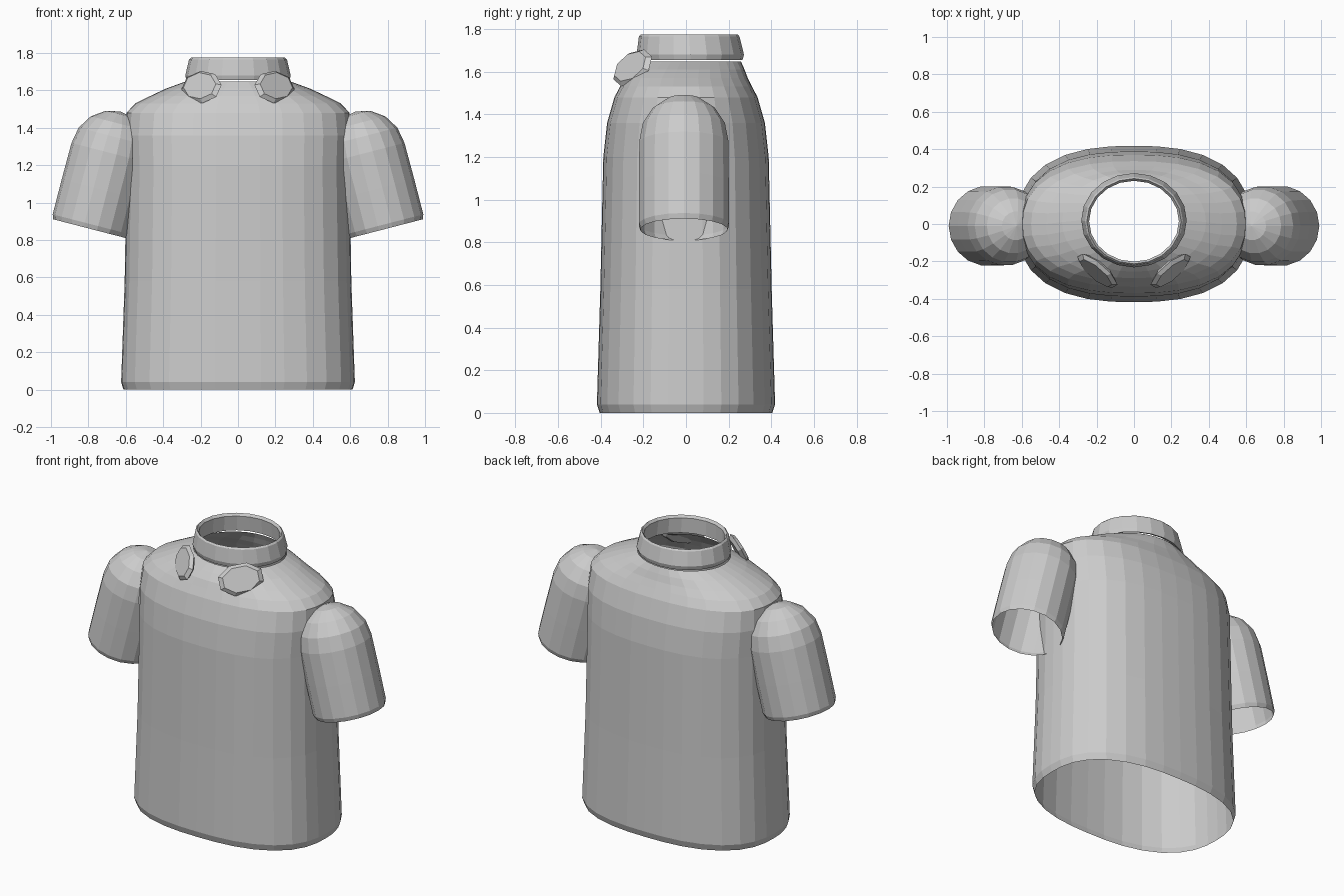
import bpy, bmesh
from math import cos, sin, pi
from mathutils import Vector, Matrix

cube = bpy.data.objects.get("Cube")
if cube:
    bpy.data.objects.remove(cube)

# single fabric colour
fabric = bpy.data.materials.new("light grey fabric")
fabric.use_nodes = True
GREY = (0.6, 0.6, 0.6, 1)
fabric.diffuse_color = GREY
fabric.node_tree.nodes["Principled BSDF"].inputs["Base Color"].default_value = GREY


def finish(bm, name):
    bmesh.ops.recalc_face_normals(bm, faces=bm.faces)
    mesh = bpy.data.meshes.new(name)
    bm.to_mesh(mesh)
    bm.free()
    mesh.materials.append(fabric)
    obj = bpy.data.objects.new(name, mesh)
    bpy.context.collection.objects.link(obj)
    return obj


def superpoint(angle, rx, ry, power):
    c, s = cos(angle), sin(angle)
    k = (abs(c) ** power + abs(s) ** power) ** (-1 / power)
    return rx * c * k, ry * s * k


def loft(bm, rings, closed_profile=False):
    loops = [[bm.verts.new(p) for p in ring] for ring in rings]
    pairs = list(zip(loops, loops[1:]))
    if closed_profile:
        pairs.append((loops[-1], loops[0]))
    for low, high in pairs:
        n = len(low)
        for i in range(n):
            j = (i + 1) % n
            bm.faces.new((low[i], low[j], high[j], high[i]))
    return loops


def stacked_rings(profile, count):
    # each entry: height, x radius, y radius, y shift, squareness
    rings = []
    for z, rx, ry, shift, power in profile:
        ring = []
        for i in range(count):
            x, y = superpoint(2 * pi * i / count, rx, ry, power)
            ring.append((x, y + shift, z))
        rings.append(ring)
    return rings


# torso: open at the hem and at the neck
torso_profile = [
    (0.00, 0.612, 0.405, 0, 2.5),
    (0.04, 0.625, 0.418, 0, 2.5),
    (0.58, 0.606, 0.402, 0, 2.5),
    (1.20, 0.596, 0.388, 0, 2.5),
    (1.36, 0.602, 0.370, 0, 2.5),
    (1.48, 0.597, 0.336, 0, 2.4),
    (1.53, 0.550, 0.310, 0, 2.3),
    (1.57, 0.470, 0.290, 0, 2.2),
    (1.61, 0.385, 0.265, 0.01, 2.1),
    (1.648, 0.280, 0.238, 0.02, 2),
]
bm = bmesh.new()
loft(bm, stacked_rings(torso_profile, 32))
finish(bm, "torso")

# collar: a thin tapered band
collar_profile = [
    (1.655, 0.275, 0.245, 0.02, 2),
    (1.680, 0.282, 0.252, 0.02, 2),
    (1.765, 0.262, 0.236, 0.015, 2),
    (1.775, 0.252, 0.228, 0.015, 2),
    (1.760, 0.240, 0.216, 0.015, 2),
    (1.665, 0.250, 0.222, 0.02, 2),
]
bm = bmesh.new()
loft(bm, stacked_rings(collar_profile, 20), closed_profile=True)
finish(bm, "collar")


# sleeves: domed tubes, trimmed where they meet the torso
def sleeve(side, name):
    axis = Vector((-0.25, 0, 0.968))
    across = Vector((0.968, 0, 0.25))
    hem = Vector((0.79, -0.01, 0.86))
    profile = [(0, 0.205), (0.025, 0.214), (0.22, 0.214), (0.42, 0.212)]
    profile += [(0.42 + 0.228 * sin(a), 0.212 * cos(a)) for a in (0.4, 0.8, 1.2)]
    count = 18
    rings = []
    for t, r in profile:
        rings.append([hem + axis * t + across * (r * cos(2 * pi * i / count))
                      + Vector((0, r * sin(2 * pi * i / count), 0)) for i in range(count)])
    bm = bmesh.new()
    loops = loft(bm, rings)
    tip = bm.verts.new(hem + axis * 0.648)
    for i in range(count):
        bm.faces.new((loops[-1][i], loops[-1][(i + 1) % count], tip))
    bmesh.ops.bisect_plane(bm, geom=bm.verts[:] + bm.edges[:] + bm.faces[:],
                           plane_co=(0.565, 0, 0), plane_no=(1, 0, 0), clear_inner=True)
    bmesh.ops.scale(bm, vec=(side, 1, 1), verts=bm.verts)
    finish(bm, name)


# collar tabs: small bevelled octagonal plates leaning on the front
def collar_tab(side, name):
    normal = Vector((0.55, -0.72, 0.42)).normalized()
    u = Vector((-0.78, -0.58, -0.2))
    u = (u - normal * u.dot(normal)).normalized()
    v = normal.cross(u)
    frame = Matrix((u, v, normal)).transposed()
    centre = Vector((0.195, -0.25, 1.618))
    bm = bmesh.new()
    loops = loft(bm, [[centre + frame @ Vector((0.13 * s * cos(a), 0.09 * s * sin(a), h))
                       for a in [pi / 8 + pi * i / 4 for i in range(8)]]
                      for h, s in ((-0.02, 0.8), (0, 1.05), (0.018, 0.85))])
    bm.faces.new(loops[0])
    bm.faces.new(loops[-1])
    bmesh.ops.scale(bm, vec=(side, 1, 1), verts=bm.verts)
    finish(bm, name)


for side, label in ((1, "left"), (-1, "right")):
    sleeve(side, label + "_sleeve")
    collar_tab(side, label + "_collar_tab")
